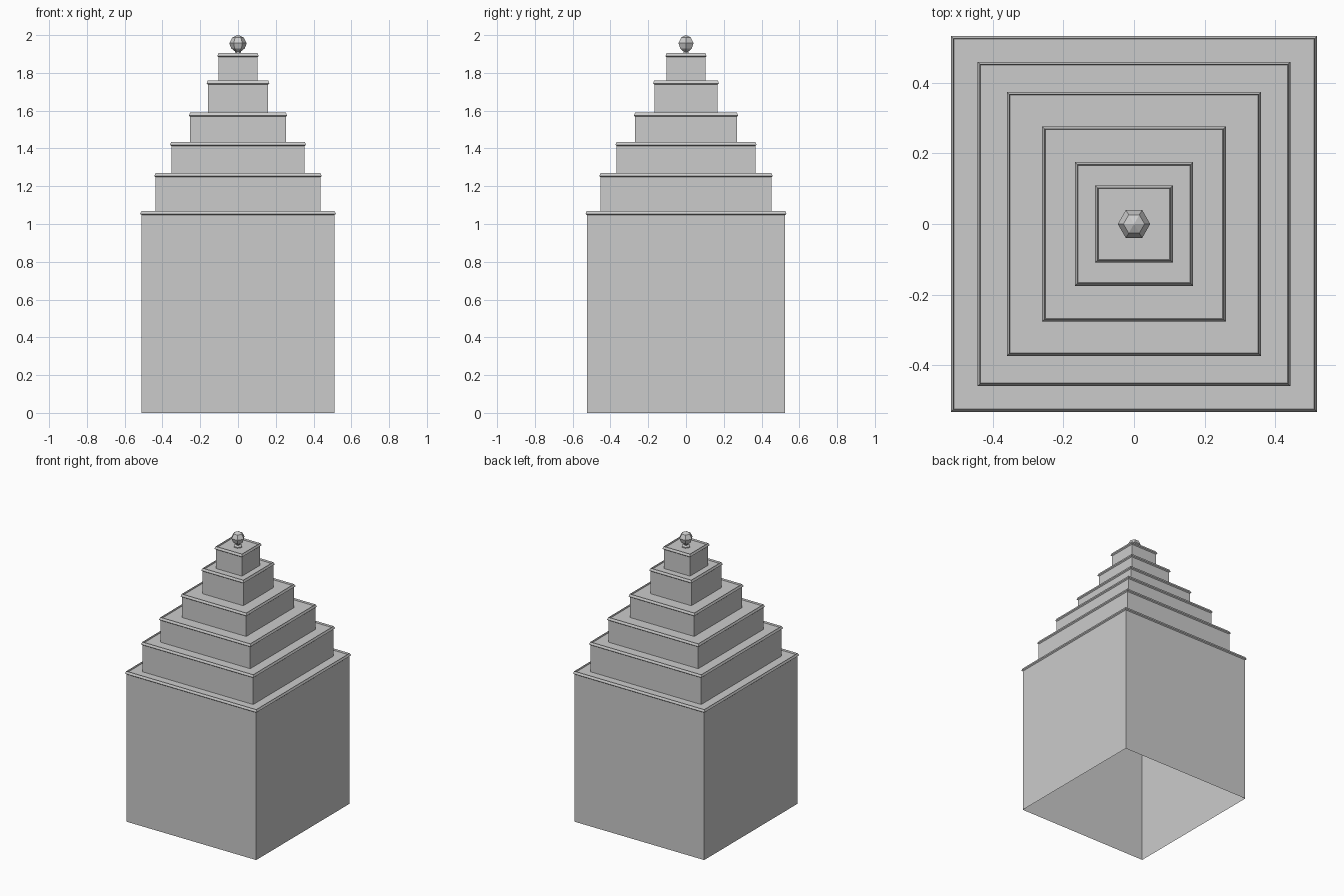
import bpy, bmesh, math

old = bpy.data.objects.get("Cube")
if old:
    bpy.data.objects.remove(old, do_unlink=True)

stone = bpy.data.materials.new("grey_stone")
stone.use_nodes = True
GREY = (0.6, 0.6, 0.6, 1)
stone.diffuse_color = GREY
stone.node_tree.nodes["Principled BSDF"].inputs["Base Color"].default_value = GREY


def loft(name, rings, cap_end=True):
    """Skin a list of vertex rings, leaving the start open."""
    bm = bmesh.new()
    loops = [[bm.verts.new(p) for p in ring] for ring in rings]
    for a, b in zip(loops, loops[1:]):
        n = len(a)
        for i in range(n):
            j = (i + 1) % n
            bm.faces.new((a[i], a[j], b[j], b[i]))
    if cap_end:
        bm.faces.new(loops[-1])
    mesh = bpy.data.meshes.new(name)
    bm.to_mesh(mesh)
    bm.free()
    mesh.materials.append(stone)
    obj = bpy.data.objects.new(name, mesh)
    bpy.context.collection.objects.link(obj)
    return obj


def rectangle(x, y, z):
    return [(-x, -y, z), (x, -y, z), (x, y, z), (-x, y, z)]


def hexagon(r, z):
    turns = [math.tau * i / 6 for i in range(6)]
    return [(r * math.cos(t), r * math.sin(t), z) for t in turns]


# Stepped tiers: half width, half depth, top height
tiers = [
    (0.511, 0.525, 1.07),
    (0.436, 0.452, 1.27),
    (0.353, 0.367, 1.435),
    (0.253, 0.269, 1.59),
    (0.160, 0.168, 1.76),
    (0.103, 0.102, 1.905),
]
RIM, DROP = 0.007, 0.012
floor = 0
for i, (x, y, top) in enumerate(tiers):
    name = "base_block" if i == 0 else f"step_{i}"
    # Wall, projecting rim, then the deck sunk just inside the rim
    loft(name, [
        rectangle(x, y, floor),
        rectangle(x, y, top - 0.022),
        rectangle(x + RIM, y + RIM, top - 0.016),
        rectangle(x, y, top),
        rectangle(x - 0.002, y - 0.002, top - DROP),
    ])
    floor = top - DROP

# Six-sided finial: foot, neck and ball
profile = [(0.03, floor), (0.03, 1.9), (0.014, 1.906), (0.016, 1.914),
           (0.036, 1.93), (0.046, 1.957), (0.03, 1.987), (0.002, 2.0)]
loft("finial", [hexagon(r, z) for r, z in profile])
